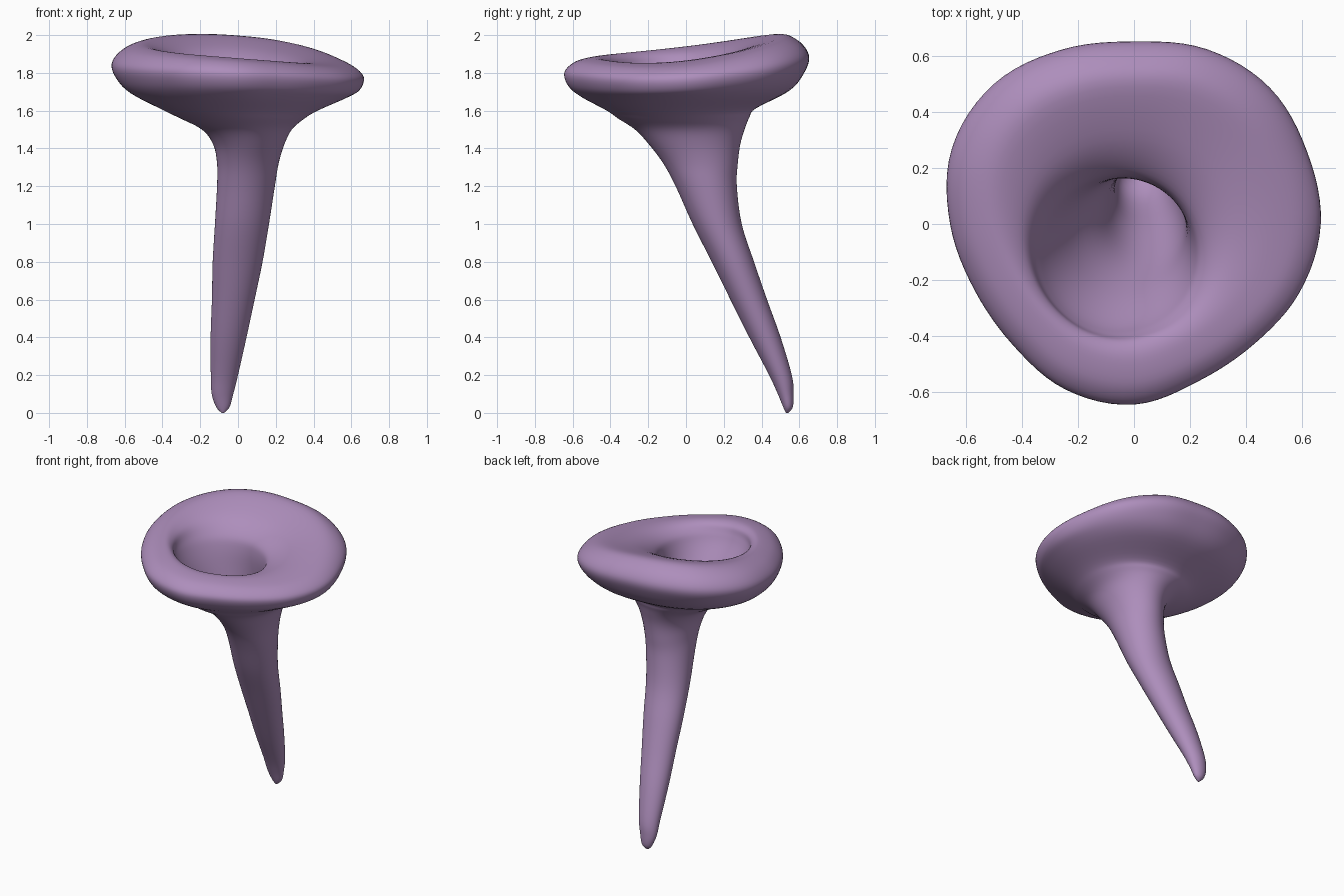
import bpy
import bmesh
from math import sin, cos, tau, floor

old = bpy.data.objects.get("Cube")
if old:
    bpy.data.objects.remove(old, do_unlink=True)

SIDES = 96       # points around each ring
STEPS = 5        # rings between two key rings
MEAN = 0.65      # average radius of the cap

# Cap outline: radius at equal angles, counter-clockwise from +x
OUTLINE = [.665, .668, .685, .674, .65, .672, .705, .702,
           .655, .615, .61, .638, .643, .605, .605, .638]

# Key rings: centre x, centre y, height, radius x, radius y, cap-shape weight, lean
STALK = [
    (-.08, .535, 0, .006, .006, 0, 0),
    (-.08, .54, .03, .035, .025, 0, 0),
    (-.082, .528, .1, .057, .042, 0, 0),
    (-.072, .5, .2, .072, .06, 0, 0),
    (-.05, .418, .4, .095, .083, 0, 0),
    (-.025, .332, .6, .113, .097, 0, 0),
    (-.002, .248, .8, .132, .112, 0, 0),
    (.021, .165, 1, .143, .13, 0, 0),
    (.042, .107, 1.2, .153, .162, 0, 0),
    (.052, .077, 1.32, .163, .197, 0, 0),
    (.057, .046, 1.42, .188, .241, 0, 0),
]
CAP = [
    (.047, .02, 1.5, .238, .29, 0, 0),
    (.02, -.012, 1.56, .33, .347, .1, .1),
    (.005, -.025, 1.605, .41, .395, .3, .2),
    (0, -.005, 1.685, .56, .555, .8, .4),
    (0, 0, 1.755, .63, .63, 1, .8),
    (0, 0, 1.83, .65, .65, 1, .9),
    (0, 0, 1.893, .59, .59, 1, 1.2),
    (0, 0, 1.918, .49, .49, .9, 1.5),
]
HOLLOW = [
    (-.025, -.06, 1.892, .37, .365, .4, 1.2),
    (-.05, -.1, 1.83, .3, .295, .1, .7),
    (-.045, -.095, 1.75, .26, .26, 0, .3),
    (-.015, -.04, 1.6, .205, .21, 0, 0),
    (.03, .03, 1.42, .15, .17, 0, 0),
    (.037, .1, 1.22, .112, .12, 0, 0),
    (.025, .165, 1.02, .08, .075, 0, 0),
    (.02, .185, .95, .01, .01, 0, 0),
]


def blend(a, b, c, d, t):
    """Smooth curve through b and c."""
    return b + t * (c - a + t * (2*a - 5*b + 4*c - d + t * (3*(b - c) + d - a))) / 2


def outline(turn):
    """Relative cap radius at a fraction of a full turn."""
    n = len(OUTLINE)
    i = floor(turn * n)
    return blend(*[OUTLINE[(i + k) % n] for k in (-1, 0, 1, 2)], turn * n - i) / MEAN


def dense(keys):
    """Fill in smooth rings between the key rings."""
    pts = [keys[0]] + keys + [keys[-1]]
    rings = []
    for i in range(len(keys) - 1):
        for s in range(STEPS):
            rings.append([blend(*v, s / STEPS) for v in zip(*pts[i:i + 4])])
    return rings + [keys[-1]]


def add_ring(bm, ring):
    cx, cy, z, rx, ry, shape, lean = ring
    verts = []
    for k in range(SIDES):
        turn = k / SIDES
        r = 1 + shape * (outline(turn) - 1)
        x = cx + rx * r * cos(turn * tau)
        y = cy + ry * r * sin(turn * tau)
        # the cap leans and is gently saddle-shaped
        rise = -.055 * x + .08 * y - .05 * (x * x - y * y)
        verts.append(bm.verts.new((x, y, z + lean * rise)))
    return verts


# One continuous skin: stalk, cap, then down into the hollow
bm = bmesh.new()
rings = [add_ring(bm, r) for r in dense(STALK + CAP + HOLLOW)]
for low, high in zip(rings, rings[1:]):
    for k in range(SIDES):
        n = (k + 1) % SIDES
        bm.faces.new((low[k], low[n], high[n], high[k]))
bm.faces.new(rings[0][::-1])
bm.faces.new(rings[-1])
bmesh.ops.recalc_face_normals(bm, faces=bm.faces)
for f in bm.faces:
    f.smooth = True
mesh = bpy.data.meshes.new("hollow_cap_and_stalk")
bm.to_mesh(mesh)
bm.free()

# Colour
mat = bpy.data.materials.new("dusty_purple")
mat.use_nodes = True
colour = (.42, .27, .5, 1)
mat.diffuse_color = colour
mat.node_tree.nodes["Principled BSDF"].inputs["Base Color"].default_value = colour
mesh.materials.append(mat)

body = bpy.data.objects.new("curved_stalk_with_hollow_cap", mesh)
bpy.context.collection.objects.link(body)
